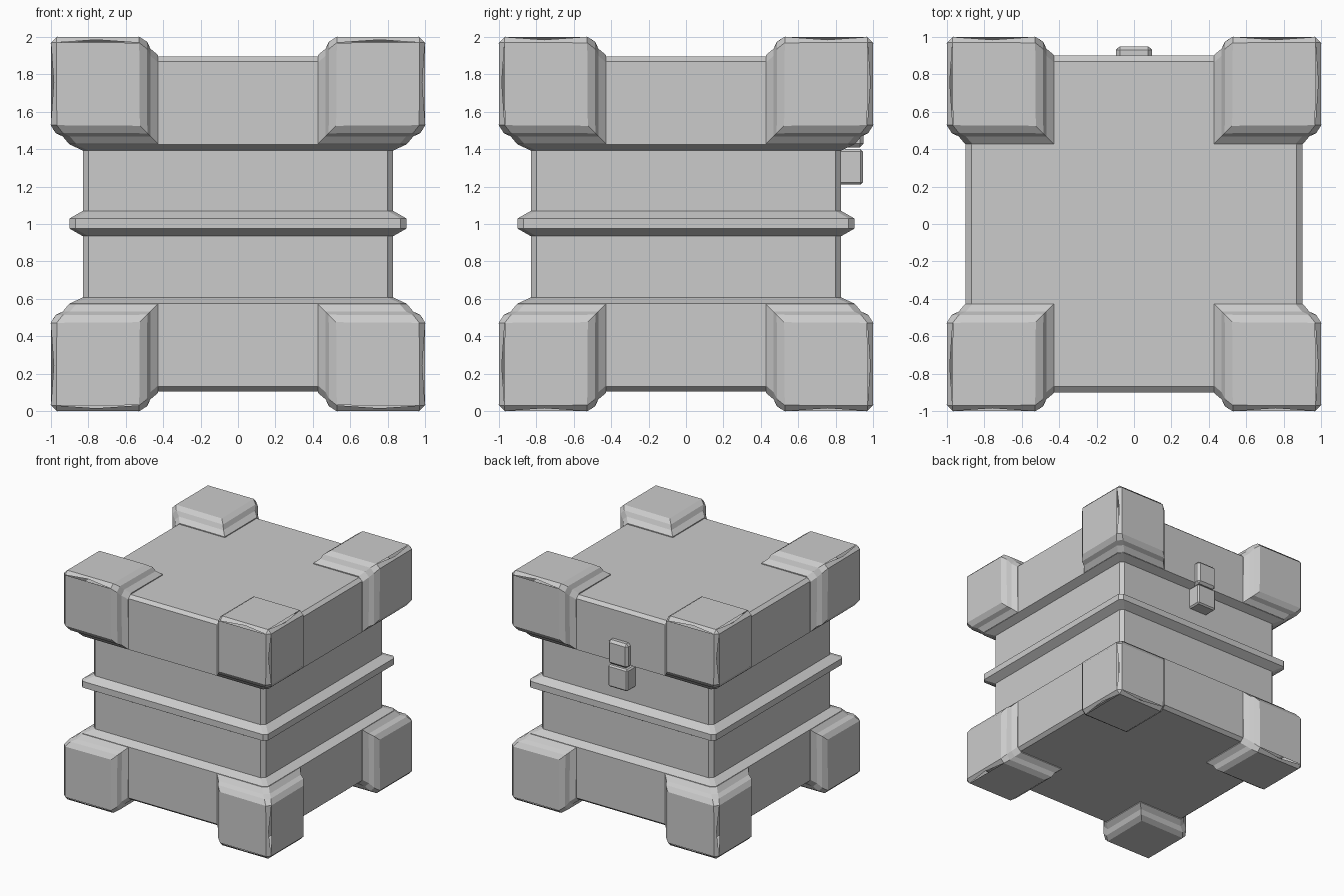
import bpy, bmesh

if "Cube" in bpy.data.objects:
    bpy.data.objects.remove(bpy.data.objects["Cube"])


def finish(name, bm, loc=(0, 0, 0)):
    bmesh.ops.recalc_face_normals(bm, faces=bm.faces[:])
    me = bpy.data.meshes.new(name)
    bm.to_mesh(me)
    bm.free()
    ob = bpy.data.objects.new(name, me)
    ob.location = loc
    bpy.context.collection.objects.link(ob)
    return ob


def bridge(bm, a, b):
    n = len(a)
    for i in range(n):
        j = (i + 1) % n
        bm.faces.new((a[i], a[j], b[j], b[i]))


def square_loft(name, profile, c=0.03):
    """Stack chamfered squares; profile holds (half width, z)."""
    bm = bmesh.new()
    rings = []
    for h, z in profile:
        k = h - c
        pts = [(h, -k), (h, k), (k, h), (-k, h), (-h, k), (-h, -k), (-k, -h), (k, -h)]
        rings.append([bm.verts.new((x, y, z)) for x, y in pts])
    for a, b in zip(rings, rings[1:]):
        bridge(bm, a, b)
    bm.faces.new(rings[0][::-1])
    bm.faces.new(rings[-1])
    return finish(name, bm)


def bevel_box(name, size, loc, width):
    bm = bmesh.new()
    bmesh.ops.create_cube(bm, size=1)
    bmesh.ops.scale(bm, vec=size, verts=bm.verts[:])
    bmesh.ops.bevel(bm, geom=bm.edges[:], offset=width, segments=1,
                    affect='EDGES', profile=0.5)
    return finish(name, bm, loc)


# Recessed core, middle rib and the two thick end slabs
square_loft("core", [(0.83, 0.55), (0.83, 1.45)])
square_loft("middle_rib", [(0.82, 0.93), (0.83, 0.935), (0.90, 0.975),
                           (0.90, 1.03), (0.83, 1.07), (0.82, 1.075)])
slab = [(0.87, 0.105), (0.90, 0.13), (0.90, 0.575), (0.83, 0.607)]
square_loft("bottom_slab", slab)
square_loft("top_slab", [(h, 2 - z) for h, z in reversed(slab)])

# Corner guards: cube corner with a stepped skirt, mirrored to all eight corners
bm = bmesh.new()
tip = bm.verts.new((1, 1, 1))
rings = []
for d, f in [(1.0, 0.525), (0.972, 0.485), (0.935, 0.467), (0.902, 0.428), (0.87, 0.428)]:
    pts = [(d, f, f), (d, d, f), (f, d, f), (f, d, d), (f, f, d), (d, f, d)]
    rings.append([bm.verts.new(p) for p in pts])
for a, b in zip(rings, rings[1:]):
    bridge(bm, a, b)
r = rings[0]
for i in (1, 3, 5):
    bm.faces.new((tip, r[i], r[(i + 1) % 6], r[(i + 2) % 6]))
ridge = {tip} | {ring[i] for ring in rings for i in (1, 3, 5)}
edges = [e for e in bm.edges if e.verts[0] in ridge and e.verts[1] in ridge]
bmesh.ops.bevel(bm, geom=edges, offset=0.03, segments=1, affect='EDGES', profile=0.5)
guards = finish("corner_guards", bm, (0, 0, 1))
mirror = guards.modifiers.new("mirror", 'MIRROR')
mirror.use_axis = (True, True, True)

# Two-piece latch on the back
bevel_box("latch_upper", (0.19, 0.10, 0.21), (0, 0.90, 1.515), 0.02)
bevel_box("latch_lower", (0.19, 0.145, 0.19), (0, 0.8725, 1.305), 0.012)
